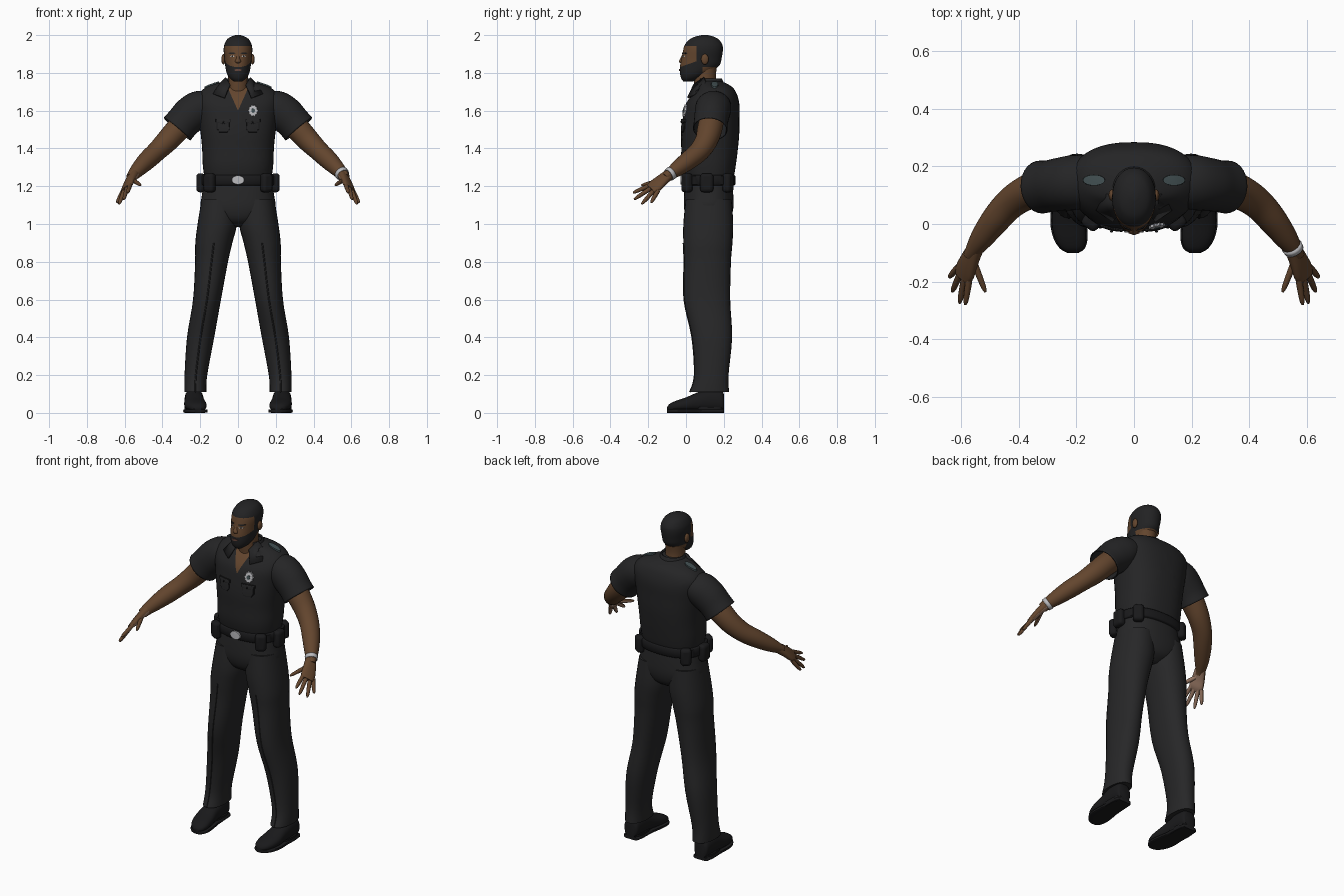
import bpy, bmesh
from math import sin, cos, pi
from mathutils import Vector, Matrix
from mathutils.bvhtree import BVHTree

if "Cube" in bpy.data.objects:
    bpy.data.objects.remove(bpy.data.objects["Cube"])


def material(name, r, g, b, rough=0.8):
    m = bpy.data.materials.new(name)
    m.use_nodes = True
    m.diffuse_color = (r, g, b, 1)
    node = m.node_tree.nodes["Principled BSDF"]
    node.inputs["Base Color"].default_value = (r, g, b, 1)
    node.inputs["Roughness"].default_value = rough
    return m


SHIRT = material("shirt_black", .018, .018, .019)
TROUSER = material("trouser_black", .02, .02, .021)
SKIN = material("skin_brown", .125, .06, .027)
PALM = material("palm_tan", .32, .19, .13)
HAIR = material("hair_black", .016, .016, .017)
LEATHER = material("leather_black", .01, .01, .011)
SILVER = material("silver", .5, .5, .52)
PATCH = material("patch_grey", .055, .08, .085)
WHITE = material("eye_white", .45, .42, .4)
LIP = material("lip_brown", .13, .06, .045)

X, Y, Z = Vector((1, 0, 0)), Vector((0, 1, 0)), Vector((0, 0, 1))


def curve(rings, k=4):
    """Smooth interpolation through the ring list."""
    out = []
    for i in range(len(rings) - 1):
        a, b, c, d = (rings[max(0, min(len(rings) - 1, i + j))] for j in (-1, 0, 1, 2))
        for s in range(k):
            t = s / k
            out.append([q + .5 * t * (r - p + t * (2*p - 5*q + 4*r - w + t * (3*(q - r) + w - p)))
                        for p, q, r, w in zip(a, b, c, d)])
    return out + [list(rings[-1])]


def loft(bm, rings, axes=None, ref=Y, n=24, e=2.0, caps=True, side=1, k=4):
    """Skin rings of (x, y, z, radius a, radius b); axes fixes the ring plane."""
    rings = curve(rings, k)
    mids = [Vector((r[0] * side, r[1], r[2])) for r in rings]
    loops = []
    for i, r in enumerate(rings):
        if axes:
            u, v = axes
        else:
            t = mids[min(i + 1, len(mids) - 1)] - mids[max(i - 1, 0)]
            u = t.cross(ref).normalized()
            v = t.cross(u).normalized()
        loop = []
        for j in range(n):
            c, s = cos(2 * pi * j / n), sin(2 * pi * j / n)
            c = abs(c) ** (2 / e) * (1 if c > 0 else -1)
            s = abs(s) ** (2 / e) * (1 if s > 0 else -1)
            loop.append(bm.verts.new(mids[i] + u * c * r[3] + v * s * r[4]))
        loops.append(loop)
    for a, b in zip(loops, loops[1:]):
        for j in range(n):
            bm.faces.new((a[j], a[j - 1], b[j - 1], b[j]))
    if caps:
        bm.faces.new(loops[0])
        bm.faces.new(loops[-1])


def cut(bm, point, normal):
    bmesh.ops.bisect_plane(bm, geom=bm.verts[:] + bm.edges[:] + bm.faces[:],
                           plane_co=point, plane_no=normal)


def finish(name, bm, mats, rule=None, solid=0, bevel=0):
    bmesh.ops.recalc_face_normals(bm, faces=bm.faces)
    bm.normal_update()
    if rule:
        for f in bm.faces:
            f.material_index = rule(f.calc_center_median(), f.normal)
    tree = BVHTree.FromBMesh(bm)
    me = bpy.data.meshes.new(name)
    bm.to_mesh(me)
    bm.free()
    ob = bpy.data.objects.new(name, me)
    bpy.context.collection.objects.link(ob)
    for m in mats:
        me.materials.append(m)
    bpy.ops.object.select_all(action='DESELECT')
    ob.select_set(True)
    bpy.context.view_layer.objects.active = ob
    bpy.ops.object.shade_smooth_by_angle(angle=.8)
    if solid:
        ob.modifiers.new("thickness", 'SOLIDIFY').thickness = solid
    if bevel:
        b = ob.modifiers.new("bevel", 'BEVEL')
        b.width, b.segments = bevel, 3
    return tree


def tube(name, rings, mat, **kw):
    bm = bmesh.new()
    loft(bm, rings, **kw)
    return finish(name, bm, [mat])


def drape(name, cx, cy, outline, mat, tree, lift, down=False):
    """Thin plate laid on a surface, seen along y, or along z when down."""
    bm = bmesh.new()

    def drop(a, b, h):
        o, d = (Vector((a, b, 3)), -Z) if down else (Vector((a, -1, b)), Y)
        hit = tree.ray_cast(o, d)[0] or tree.find_nearest(o)[0]
        return bm.verts.new(hit - d * h)
    loops = [[drop(cx + a * s, cy + b * s, h) for a, b in outline]
             for s, h in ((1, -.003), (.97, lift), (.5, lift))]
    n = len(outline)
    for p, q in zip(loops, loops[1:]):
        for j in range(n):
            bm.faces.new((p[j], p[j - 1], q[j - 1], q[j]))
    mid = drop(cx, cy, lift)
    for j in range(n):
        bm.faces.new((loops[-1][j], loops[-1][j - 1], mid))
    finish(name, bm, [mat])


def oval(a, b, n=20, star=0):
    return [((1 - star * (j % 2)) * a * cos(2*pi*j/n), (1 - star * (j % 2)) * b * sin(2*pi*j/n))
            for j in range(n)]


def ball(name, loc, scale, mat):
    bm = bmesh.new()
    bmesh.ops.create_uvsphere(bm, u_segments=16, v_segments=10, radius=1,
                              matrix=Matrix.Translation(loc) @ Matrix.Diagonal((*scale, 1)))
    finish(name, bm, [mat])


SIDES = (("left", 1), ("right", -1))

# Shirt body with an open neck
bm = bmesh.new()
loft(bm, [(0, .12, 1.22, .172, .12), (0, .12, 1.26, .18, .135), (0, .12, 1.32, .187, .145),
          (0, .125, 1.40, .19, .15), (0, .128, 1.48, .198, .154), (0, .133, 1.56, .21, .15),
          (0, .14, 1.63, .22, .143), (0, .15, 1.68, .215, .122), (0, .155, 1.72, .175, .095),
          (0, .14, 1.745, .11, .072), (0, .12, 1.76, .06, .05)], axes=(X, Y), n=40, e=2.4)
for s in (1, -1):
    cut(bm, (0, 0, 1.6), (s, 0, -.45))
shirt = finish("shirt_body", bm, [SHIRT, SKIN],
               lambda c, n: int(c.y < .12 and abs(c.x) < (c.z - 1.6) * .45))

# Collar stand, open at the front
bm = bmesh.new()
loft(bm, [(0, .12, 1.70, .098, .095), (0, .125, 1.74, .08, .078), (0, .122, 1.77, .068, .068)],
     axes=(X, Y), n=32, caps=False)
bmesh.ops.delete(bm, geom=[f for f in bm.faces if f.calc_center_median().y < .075], context='FACES')
finish("collar_stand", bm, [SHIRT], solid=.008)

# Trouser seat and legs
tube("trouser_seat", [(0, .12, 1.25, .178, .122), (0, .12, 1.16, .19, .13), (0, .12, 1.08, .195, .13),
                      (0, .12, 1.02, .13, .11), (0, .12, .985, .04, .06)], TROUSER,
     axes=(X, Y), n=36, e=2.3)
LEG = [(.1, .12, 1.13, .093, .122), (.11, .118, 1.0, .104, .132), (.128, .116, .9, .098, .13),
       (.14, .114, .8, .087, .124), (.164, .112, .6, .074, .122), (.198, .138, .4, .072, .106),
       (.223, .135, .2, .06, .09), (.226, .124, .11, .058, .104)]

for name, s in SIDES:
    tube(name + "_trouser_leg", LEG, TROUSER, axes=(X, Y), n=28, e=2.2, side=s)
    tube(name + "_trouser_crease", [(x, y - b, z, .004, .004) for x, y, z, a, b in LEG[2:]],
         TROUSER, n=6, side=s)

    # Shoe with sole
    shoe = [(.234, .2, .055, .036, .045), (.234, .185, .065, .046, .058), (.233, .12, .068, .05, .06),
            (.231, .06, .058, .052, .05), (.227, 0, .045, .058, .037), (.22, -.05, .037, .054, .028),
            (.214, -.085, .029, .038, .02), (.212, -.1, .022, .015, .009)]
    tube(name + "_shoe", shoe, LEATHER, axes=(X, Z), side=s, e=2.3)
    tube(name + "_sole", [(x, y, .01, a + .005, .01) for x, y, z, a, b in shoe],
         LEATHER, axes=(X, Z), side=s, e=5)
    tube(name + "_heel", [(.234, .125, z, .05, .075) for z in (0, .03)], LEATHER,
         axes=(X, Y), side=s, e=3, k=1)

    # Short sleeve
    bm = bmesh.new()
    loft(bm, [(.14, .15, 1.635, .07, .085), (.2, .145, 1.615, .093, .095), (.25, .138, 1.58, .097, .093),
              (.29, .132, 1.54, .092, .09), (.322, .128, 1.503, .093, .092)], side=s, n=28, caps=False)
    finish(name + "_sleeve", bm, [SHIRT], solid=.006)

    # Arm
    tube(name + "_arm", [(.25, .14, 1.57, .065, .065), (.32, .125, 1.5, .064, .066),
                         (.375, .107, 1.44, .06, .06), (.43, .07, 1.385, .053, .055),
                         (.48, .015, 1.338, .05, .05), (.525, -.045, 1.293, .041, .041),
                         (.555, -.09, 1.26, .031, .028), (.565, -.11, 1.245, .028, .022)],
         SKIN, side=s)

    # Hand with paler palm
    back = Vector((.72 * s, -.2, .67))
    bm = bmesh.new()
    loft(bm, [(.55, -.085, 1.265, .029, .025), (.572, -.13, 1.23, .037, .02),
              (.586, -.165, 1.2, .042, .017), (.595, -.188, 1.185, .034, .011)],
         ref=back, side=s, n=18, e=2.4)
    for base, tip in (((.57, -.18, 1.21), (.585, -.28, 1.165)), ((.586, -.178, 1.195), (.605, -.275, 1.13)),
                      ((.6, -.166, 1.182), (.63, -.235, 1.105)), ((.608, -.148, 1.177), (.641, -.185, 1.112)),
                      ((.56, -.12, 1.235), (.515, -.236, 1.205))):
        a, b = Vector(base), Vector(tip)
        pts = [(*a.lerp(b, t), r, r) for t, r in ((0, .012), (.4, .0115), (.85, .009), (1, .004))]
        loft(bm, pts, ref=back, side=s, n=10, k=3)
    finish(name + "_hand", bm, [SKIN, PALM], lambda c, n: int(n.dot(back) < -.4))

    # Collar wing
    bm = bmesh.new()
    bm.faces.new([bm.verts.new((x * s, y, z)) for x, y, z in
                  ((.04, .045, 1.735), (.07, .012, 1.665), (.128, .052, 1.685),
                   (.098, .11, 1.735), (.062, .1, 1.772))])
    finish(name + "_collar_wing", bm, [SHIRT], solid=.009)

    # Chest pocket with dark edging, flap and shoulder patch
    pocket = [(-.036, .03), (-.036, -.012), (-.022, -.03), (.022, -.03), (.036, -.012), (.036, .03)]
    flap = [(-.041, .012), (-.041, -.006), (0, -.016), (.041, -.006), (.041, .012)]
    for part, cz, shape, lift in (("pocket", 1.515, pocket, .003), ("pocket_flap", 1.545, flap, .007)):
        drape(f"{name}_{part}_edge", .078 * s, cz, shape, LEATHER, shirt, lift)
        drape(f"{name}_{part}", .078 * s, cz, [(a * .9, b * .86) for a, b in shape],
              SHIRT, shirt, lift + .002)
    ball(name + "_pocket_button", (.078 * s, -.026, 1.541), (.005, .004, .005), LEATHER)
    drape(name + "_shoulder_patch", .139 * s, .152, oval(.039, .019), PATCH, shirt, .008, True)

    # Belt pouches
    for part, x, y, turn, w in (("front", .15, .005, .6, .062), ("side", .198, .11, 1.57, .07),
                                ("back", .155, .222, -.6, .06)):
        bm = bmesh.new()
        bmesh.ops.create_cube(bm, size=1, matrix=Matrix.Translation((x * s, y, 1.218))
                              @ Matrix.Rotation(turn * s, 4, 'Z') @ Matrix.Diagonal((w, .046, .1, 1)))
        finish(f"{name}_{part}_pouch", bm, [LEATHER], bevel=.017)

# Belt, buckle, badge and bracelet
belt = tube("belt", [(0, .12, 1.205, .19, .136), (0, .12, 1.21, .195, .141),
                     (0, .12, 1.255, .195, .141), (0, .12, 1.26, .19, .136)],
            LEATHER, axes=(X, Y), n=40, e=2.4, k=1)
drape("belt_buckle", 0, 1.233, oval(.034, .024), SILVER, belt, .009)
drape("badge", .08, 1.6, oval(.028, .034, 20, .2), SILVER, shirt, .009)
drape("badge_center", .08, 1.6, oval(.01, .012), PATCH, shirt, .012)
bm = bmesh.new()
loft(bm, [(.546, -.076, 1.271, .038, .036), (.556, -.092, 1.259, .036, .034)], k=1, n=16, caps=False)
finish("bracelet", bm, [SILVER], solid=.006)

# Neck and head with painted hair and beard
tube("neck", [(0, .115, 1.62, .065, .06), (0, .105, 1.72, .057, .06), (0, .1, 1.78, .054, .058),
              (0, .105, 1.84, .055, .06)], SKIN, axes=(X, Y))
bm = bmesh.new()
loft(bm, [(0, .012, 1.755, .022, .026), (0, .026, 1.772, .044, .052), (0, .048, 1.80, .06, .08),
          (0, .073, 1.84, .068, .104), (0, .083, 1.88, .072, .106), (0, .09, 1.92, .076, .105),
          (0, .093, 1.95, .072, .099), (0, .096, 1.978, .057, .076), (0, .098, 1.992, .037, .048),
          (0, .1, 2.0, .012, .016)], axes=(X, Y), n=40, e=2.1)
slope = Vector((0, -.35, 1))
for point, normal in (((0, 0, 1.942), Z), ((0, .055, 0), Y), ((0, .088, 0), Y),
                      ((0, 0, 1.832), Z), ((0, 0, 1.842), slope)):
    cut(bm, point, normal)


def hair_rule(c, n):
    hair = c.z > 1.942 or (c.y > .055 and c.z > 1.832)
    beard = c.y < .088 and slope.dot(c) < 1.842
    return int(hair or beard)


head = finish("head", bm, [SKIN, HAIR], hair_rule)
tube("nose", [(0, -.012, 1.9, .007, .006), (0, -.02, 1.878, .009, .01), (0, -.024, 1.86, .016, .014),
              (0, -.02, 1.85, .01, .008)], SKIN, axes=(X, Y), n=14)
drape("lips", 0, 1.815, oval(.02, .006), LIP, head, .004)
for name, s in SIDES:
    ball(name + "_ear", (.077 * s, .1, 1.872), (.011, .02, .028), SKIN)
    drape(name + "_eye", .03 * s, 1.888, oval(.012, .004), WHITE, head, .002)
    drape(name + "_iris", .03 * s, 1.888, oval(.0045, .004), HAIR, head, .004)
    drape(name + "_eyebrow", .031 * s, 1.904, oval(.019, .004), HAIR, head, .004)
